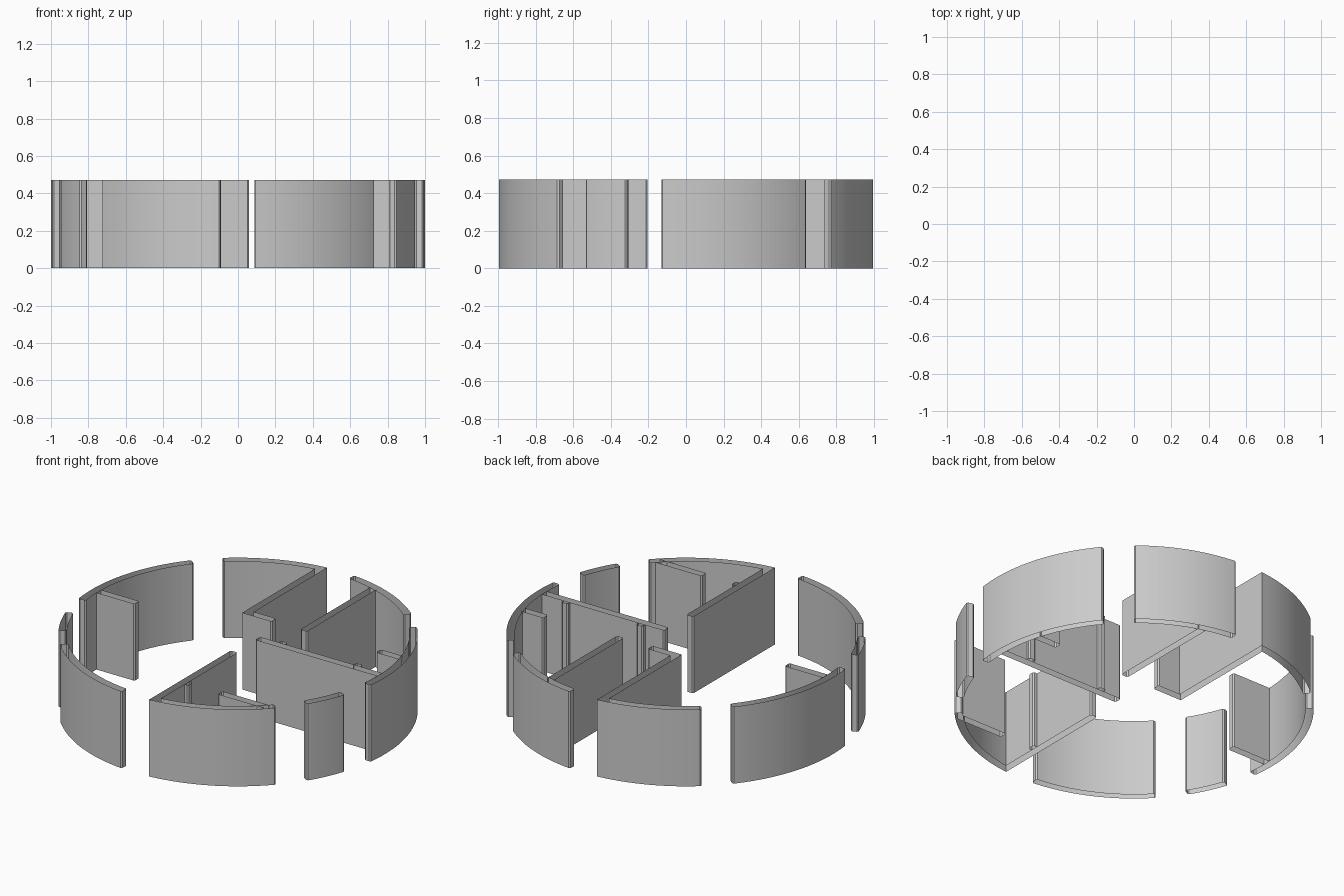
import bpy, bmesh, math
from mathutils import Vector

if "Cube" in bpy.data.objects:
    bpy.data.objects.remove(bpy.data.objects["Cube"])

H = 0.472      # wall height
T = 0.045      # wall thickness
R = 1 - T / 2  # centre line of the round outer wall
CH = 0.008     # chamfer on free wall ends


def arc(a0, a1, step=1.5):
    n = max(2, round(abs(a1 - a0) / step))
    angles = [math.radians(a0 + (a1 - a0) * i / n) for i in range(n + 1)]
    return [(R * math.cos(a), R * math.sin(a)) for a in angles]


def wall(name, path, open_start=False, open_end=False):
    """Hollow wall shell (no top or bottom) following a centre line."""
    p = [Vector(q) for q in path]
    left, right = [], []
    for i, q in enumerate(p):
        d0 = (q - p[i - 1]).normalized() if i else (p[1] - q).normalized()
        d1 = (p[i + 1] - q).normalized() if i < len(p) - 1 else d0
        n0, n1 = Vector((-d0.y, d0.x)), Vector((-d1.y, d1.x))
        m = (n0 + n1).normalized()
        off = m * (T / 2 / m.dot(n0))
        left.append(q + off)
        right.append(q - off)

    # chamfer the free ends
    def chamfer(side, other, end):
        i, j = (0, 1) if end == 0 else (-1, -2)
        tip, inward = side[i], (side[j] - side[i]).normalized()
        across = (other[i] - tip).normalized()
        return tip + inward * CH, tip + across * CH

    caps = {}
    for end, is_open in ((0, open_start), (-1, open_end)):
        if not is_open:
            caps[end] = (chamfer(left, right, end), chamfer(right, left, end))
    for end, (l, r) in caps.items():
        left[end:end + 1 or None] = [l[1], l[0]] if end == 0 else [l[0], l[1]]
        right[end:end + 1 or None] = [r[1], r[0]] if end == 0 else [r[0], r[1]]

    bm = bmesh.new()
    loop = right + left[::-1]
    lo = [bm.verts.new((v.x, v.y, 0)) for v in loop]
    hi = [bm.verts.new((v.x, v.y, H)) for v in loop]
    n, k = len(loop), len(right)
    for i in range(n):
        if (i == k - 1 and open_end) or (i == n - 1 and open_start):
            continue
        j = (i + 1) % n
        bm.faces.new((lo[i], lo[j], hi[j], hi[i]))
    me = bpy.data.meshes.new(name)
    bm.to_mesh(me)
    bm.free()
    ob = bpy.data.objects.new(name, me)
    bpy.context.collection.objects.link(ob)


# Round outer wall, split by windows and doors
wall("outer_wall_left", arc(140, 187.6))
wall("outer_wall_right", arc(-7.6, 40))
wall("outer_wall_back_right", arc(50, 84.7))
wall("outer_wall_front_left", arc(223, 264.6))
wall("pier_left", arc(198.5, 212.6))
wall("pier_right", arc(-32.5, -18.5))

# Outer walls that turn inward into partitions
wall("back_wall_with_partition",
     arc(130, 96.8) + [(-0.116, 0.262), (0.06, 0.262)])
wall("front_wall_with_partition", arc(-42.8, -83.2) + [(0.118, -0.206)])

# Straight partitions: name, start on another wall, free end
E = 1 - T
for name, a, b in [
    ("partition_left", (-E, 0.012), (-0.695, 0.012)),
    ("partition_right", (E, 0.012), (0.125, 0.012)),
    ("partition_right_short", (0.922, 0.262), (0.77, 0.262)),
    ("partition_back", (0.275, 0.918), (0.275, 0.245)),
    ("partition_front", (0.68, -0.695), (0.365, -0.695)),
    ("door_stub_front", (0.14, -0.695), (0.165, -0.695)),
    ("door_stub_back", (0.275, 0.034), (0.275, 0.058)),
    ("door_stub_right", (0.785, 0.034), (0.785, 0.058)),
]:
    wall(name, [a, b], open_start=True)
